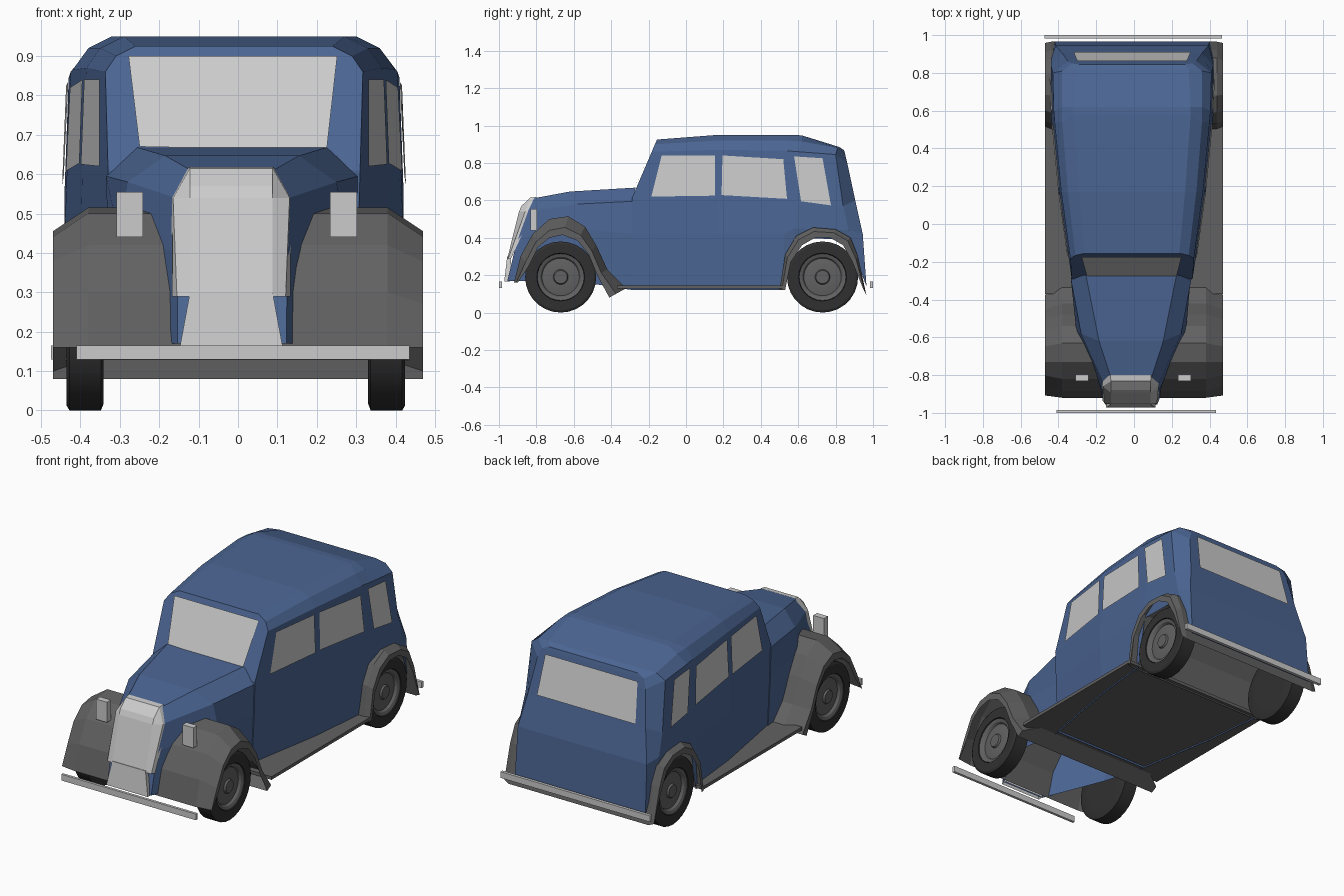
import bpy, math
from mathutils import Vector

if "Cube" in bpy.data.objects:
    bpy.data.objects.remove(bpy.data.objects["Cube"])


def material(name, rgb):
    m = bpy.data.materials.new(name)
    m.diffuse_color = (*rgb, 1)
    m.use_nodes = True
    m.node_tree.nodes["Principled BSDF"].inputs["Base Color"].default_value = m.diffuse_color
    return m


BLUE = material("blue paint", (0.07, 0.13, 0.29))
DARK = material("dark rubber", (0.03, 0.03, 0.03))
GREY = material("dark grey", (0.12, 0.12, 0.12))
LIGHT = material("light grey", (0.55, 0.55, 0.55))


def make(name, verts, faces, mat):
    me = bpy.data.meshes.new(name)
    me.from_pydata(verts, [], faces)
    me.update()
    me.materials.append(mat)
    ob = bpy.data.objects.new(name, me)
    bpy.context.collection.objects.link(ob)
    return ob


def box(name, x0, x1, y0, y1, z0, z1, mat):
    bpy.ops.mesh.primitive_cube_add(size=1, location=((x0 + x1) / 2, (y0 + y1) / 2, (z0 + z1) / 2))
    ob = bpy.context.object
    ob.name = name
    ob.scale = (x1 - x0, y1 - y0, z1 - z0)
    ob.data.materials.append(mat)


def loft(name, halves, mat, centre=0.0, caps=(True, True)):
    """Skin half cross-sections (bottom to top) mirrored about x = centre."""
    n = len(halves[0])
    verts, faces = [], []
    for h in halves:
        verts += [(centre - x, y, z) for x, y, z in h]
        verts += [(centre + x, y, z) for x, y, z in reversed(h)]
    for s in range(len(halves) - 1):
        a, b = s * 2 * n, (s + 1) * 2 * n
        for i in range(2 * n - 1):
            faces.append((a + i, b + i, b + i + 1, a + i + 1))
    for s, on in ((0, caps[0]), (len(halves) - 1, caps[1])):
        for i in range(n - 1):
            if on:
                a = s * 2 * n
                f = (a + i, a + i + 1, a + 2 * n - 2 - i, a + 2 * n - 1 - i)
                faces.append(f if s == 0 else f[::-1])
    return make(name, verts, faces, mat)


# Cabin: sections run sill, waist, belt, window top, roof edge, roof flat
C = -0.01
cabin = [
    [(.30, -.29, .12), (.315, -.29, .42), (.32, -.29, .61), (.327, -.183, .86), (.30, -.166, .90), (.25, -.155, .925)],
    [(.38, .17, .12), (.39, .17, .42), (.385, .17, .61), (.375, .17, .87), (.34, .17, .92), (.28, .17, .95)],
    [(.415, .52, .12), (.425, .52, .42), (.42, .54, .60), (.41, .54, .865), (.37, .54, .92), (.31, .58, .95)],
    [(.42, .58, .40), (.43, .58, .45), (.425, .60, .59), (.415, .60, .86), (.37, .62, .915), (.31, .62, .947)],
    [(.425, .87, .39), (.43, .87, .44), (.43, .84, .57), (.42, .80, .845), (.37, .81, .88), (.30, .82, .885)],
    [(.41, .965, .14), (.405, .945, .42), (.37, .905, .60), (.34, .862, .80), (.32, .85, .85), (.28, .845, .868)],
]
loft("cabin_body", cabin, BLUE, C)

# Hood with tapering nose
hood = [
    [(.138, -.955, .17), (.14, -.90, .40), (.145, -.85, .54), (.105, -.82, .61)],
    [(.28, -.60, .17), (.29, -.57, .45), (.265, -.58, .58), (.17, -.62, .647)],
    [(.30, -.285, .12), (.315, -.285, .42), (.32, -.285, .595), (.24, -.27, .668)],
]
loft("hood", hood, BLUE, -0.015)

# Grille shell wrapped over the nose
grille = [
    [(.15, -.935, .29), (.152, -.82, .54), (.108, -.80, .618)],
    [(.138, -.95, .29), (.148, -.86, .54), (.105, -.832, .615)],
    [(.105, -.955, .29), (.105, -.893, .54), (.105, -.88, .57)],
]
loft("grille", grille, LIGHT, -0.017, (False, True))
lower = [
    [(.13, -.94, .165), (.105, -.935, .30)],
    [(.13, -.972, .165), (.105, -.956, .30)],
]
loft("grille_lower_panel", lower, LIGHT, -0.017)


# Glass panels laid just outside the body skin
def rail_x(k, y):
    pts = [(s[k][1], s[k][0]) for s in cabin]
    for (y0, x0), (y1, x1) in zip(pts, pts[1:]):
        if y <= y1:
            return x0 + (x1 - x0) * (y - y0) / (y1 - y0)
    return pts[-1][1]


def side_x(y, z):
    t = (z - .60) / .26
    return rail_x(2, y) * (1 - t) + rail_x(3, y) * t + .007


side_windows = {
    "front": [(-.185, .62), (.155, .625), (.155, .84), (-.13, .84)],
    "middle": [(.19, .628), (.54, .608), (.52, .82), (.195, .84)],
    "rear": [(.615, .595), (.775, .573), (.73, .825), (.578, .835)],
}
for label, pts in side_windows.items():
    for side, tag in ((-1, "left"), (1, "right")):
        v = [(C + side * side_x(y, z), y, z) for y, z in pts]
        make(f"{label}_window_{tag}", v, [(0, 1, 2, 3)[::side]], LIGHT)
make("windshield", [(C - .24, -.274, .67), (C + .235, -.278, .66), (C + .262, -.174, .90), (C - .268, -.174, .90)],
     [(0, 1, 2, 3)], LIGHT)
make("rear_window", [(C - .31, .91, .61), (C + .31, .91, .61), (C + .29, .863, .83), (C - .29, .863, .83)],
     [(3, 2, 1, 0)], LIGHT)


# Fenders: full-width arches with chamfered edges and side skirts
def fender(name, outer, inner, mid, flat, caps):
    secs = []
    for (yo, zo), (yi, zi) in zip(outer, inner):
        m = (yo + (yi - yo) * mid, zo + (zi - zo) * mid)
        secs.append([(.47, yi, zi), (.47, *m), (flat, yo, zo)])
    loft(name, secs, GREY, 0, caps)


fender("front_fenders",
       [(-.92, .16), (-.885, .30), (-.82, .42), (-.73, .50), (-.63, .515), (-.54, .46), (-.48, .36), (-.42, .23), (-.32, .13)],
       [(-.90, .16), (-.84, .25), (-.79, .35), (-.73, .40), (-.66, .415), (-.58, .385), (-.52, .31), (-.475, .20), (-.41, .08)],
       .6, .38, (False, True))
fender("rear_fenders",
       [(.50, .12), (.53, .31), (.59, .41), (.68, .455), (.80, .445), (.88, .40), (.92, .30), (.965, .09)],
       [(.53, .12), (.56, .27), (.62, .36), (.69, .40), (.77, .40), (.84, .36), (.89, .27), (.95, .12)],
       .4, .44, (False, False))

# Floor with running boards, bumpers, headlights
box("running_board_floor", -.47, .47, -.37, .52, .128, .146, GREY)
box("front_bumper", -.41, .435, -1, -.985, .13, .165, LIGHT)
box("rear_bumper", -.475, .465, .983, 1, .13, .165, LIGHT)
for x, tag in ((-.275, "left"), (.268, "right")):
    box(f"headlight_{tag}", x - .034, x + .034, -.832, -.797, .44, .555, LIGHT)


# Wheels: lathed tyre and hub profiles (offset along axle, radius)
def lathe(name, profile, at, side, mat, seg=28):
    n = len(profile)
    verts, faces = [], []
    for s in range(seg):
        a = 2 * math.pi * s / seg
        for d, r in profile:
            verts.append(Vector(at) + Vector((side * d, r * math.cos(a), r * math.sin(a))))
    for s in range(seg):
        t = (s + 1) % seg
        for i in range(n - 1):
            f = (s * n + i, s * n + i + 1, t * n + i + 1, t * n + i)
            faces.append(f[::-side])
    for i, order in ((0, -1), (n - 1, 1)):
        faces.append(tuple(s * n + i for s in range(seg))[::order * side])
    ob = make(name, verts, faces, mat)
    bpy.context.view_layer.objects.active = ob
    ob.select_set(True)
    bpy.ops.object.shade_smooth_by_angle(angle=math.radians(30))
    ob.select_set(False)


tyre = [(-.047, .12), (-.047, .172), (-.04, .19), (.04, .19), (.047, .178), (.047, .128), (.02, .122)]
hub = [(.015, .125), (.043, .125), (.036, .108), (.024, .10), (.03, .065), (.03, .04), (.04, .035), (.04, .022)]
for y, end in ((-.67, "front"), (.73, "rear")):
    for x, side, tag in ((-.388, -1, "left"), (.377, 1, "right")):
        lathe(f"{end}_tyre_{tag}", tyre, (x, y, .19), side, DARK)
        lathe(f"{end}_hub_{tag}", hub, (x, y, .19), side, GREY)
